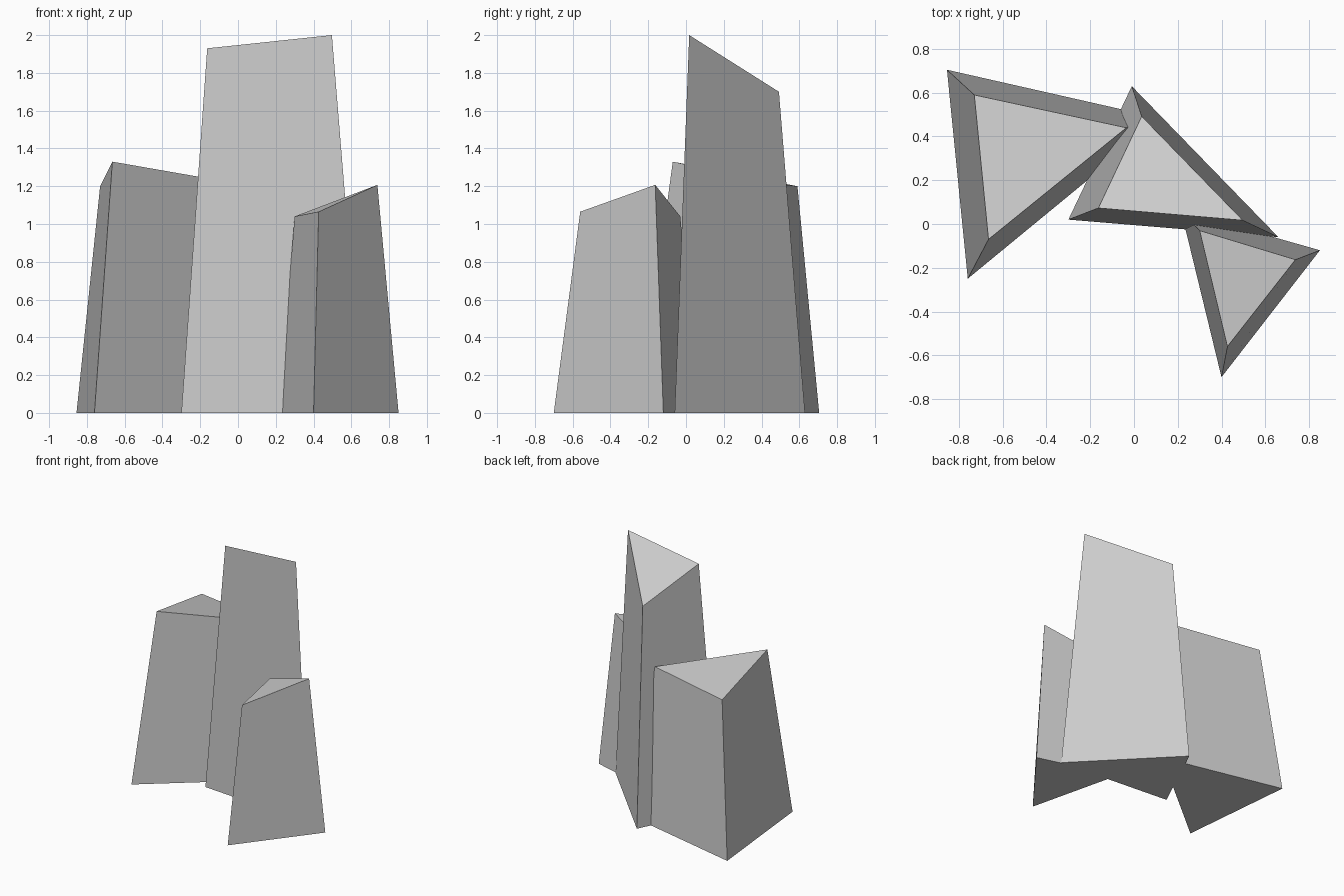
import bpy
import bmesh

if "Cube" in bpy.data.objects:
    bpy.data.objects.remove(bpy.data.objects["Cube"])


def crystal(name, base, top):
    """Tapered three-sided shard: flat base outline and slanted top, both anticlockwise."""
    bm = bmesh.new()
    lower = [bm.verts.new((x, y, 0)) for x, y in base]
    upper = [bm.verts.new(p) for p in top]
    bm.faces.new(lower[::-1])
    bm.faces.new(upper)
    n = len(base)
    for i in range(n):
        j = (i + 1) % n
        bm.faces.new((lower[i], lower[j], upper[j], upper[i]))
    bmesh.ops.recalc_face_normals(bm, faces=bm.faces)
    mesh = bpy.data.meshes.new(name)
    bm.to_mesh(mesh)
    bm.free()
    obj = bpy.data.objects.new(name, mesh)
    bpy.context.collection.objects.link(obj)
    return obj


# Tall shard in the middle
crystal("tall_shard",
        [(-0.30, 0.02), (0.66, -0.06), (-0.01, 0.63)],
        [(-0.163, 0.073, 1.93), (0.497, 0.017, 2.0), (0.035, 0.492, 1.70)])

# Wide shard on the left
crystal("left_shard",
        [(-0.855, 0.705), (-0.76, -0.25), (0.13, 0.482)],
        [(-0.73, 0.59, 1.20), (-0.665, -0.07, 1.33), (-0.035, 0.44, 1.22)])

# Small shard at the front right
crystal("small_shard",
        [(0.40, -0.70), (0.85, -0.12), (0.215, 0.06)],
        [(0.427, -0.56, 1.065), (0.738, -0.163, 1.207), (0.30, -0.03, 1.04)])
